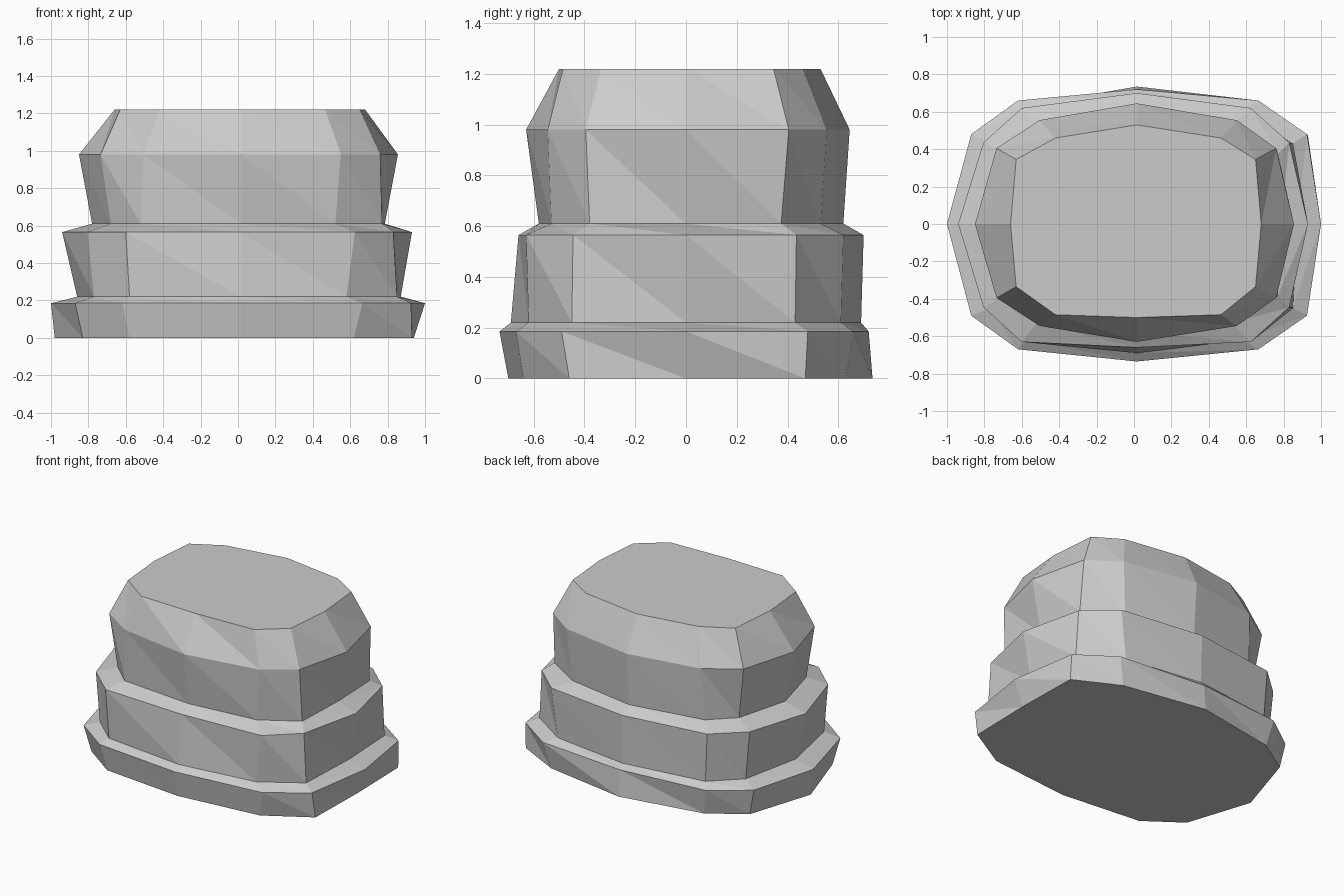
import bpy, bmesh

if "Cube" in bpy.data.objects:
    bpy.data.objects.remove(bpy.data.objects["Cube"])

# Plain grey stone
grey = bpy.data.materials.new("stone grey")
grey.diffuse_color = (0.6, 0.6, 0.6, 1)
grey.use_nodes = True
grey.node_tree.nodes["Principled BSDF"].inputs["Base Color"].default_value = grey.diffuse_color

# Each level: height,
# x of (left, left side corner, left corner, right corner, right side corner, right),
# y of (front, front corner, front side corner, back side corner, back corner, back)
LEVELS = [
    (0.00, (-.98, -.83, -.58, .62, .93, .94), (-.70, -.64, -.46, .47, .63, .735)),
    (.185, (-1.0, -.87, -.62, .665, .925, 1.0), (-.735, -.67, -.49, .48, .66, .72)),
    (.22, (-.86, -.77, -.58, .58, .85, .87), (-.69, -.62, -.45, .43, .61, .69)),
    (.565, (-.94, -.805, -.60, .625, .83, .93), (-.66, -.63, -.445, .435, .62, .70)),
    (.61, (-.78, -.68, -.52, .52, .77, .785), (-.58, -.53, -.38, .375, .53, .62)),
    (.98, (-.85, -.735, -.505, .55, .76, .855), (-.63, -.545, -.395, .405, .555, .645)),
    (1.22, (-.66, -.63, -.42, .465, .65, .68), (-.50, -.485, -.335, .345, .46, .53)),
]


def outline(x, y):
    """Twelve-sided rounded outline, counter-clockwise from the front middle."""
    return [(.015, y[0]), (x[3], y[1]), (x[4], y[2]), (x[5], 0),
            (x[4], y[3]), (x[3], y[4]), (.015, y[5]), (x[2], y[4]),
            (x[1], y[3]), (x[0], 0), (x[1], y[2]), (x[2], y[1])]


bm = bmesh.new()
rings = [[bm.verts.new((px, py, z)) for px, py in outline(x, y)]
         for z, x, y in LEVELS]

# Faceted walls and ledges of the three tiers
for low, high in zip(rings, rings[1:]):
    for i in range(12):
        j = (i + 1) % 12
        bm.faces.new((low[i], low[j], high[i]))
        bm.faces.new((low[j], high[j], high[i]))

# Flat underside and top
bm.faces.new(rings[0][::-1])
bm.faces.new(rings[-1])

mesh = bpy.data.meshes.new("tiered_rock")
bm.to_mesh(mesh)
bm.free()
mesh.materials.append(grey)
rock = bpy.data.objects.new("tiered_rock", mesh)
bpy.context.collection.objects.link(rock)
